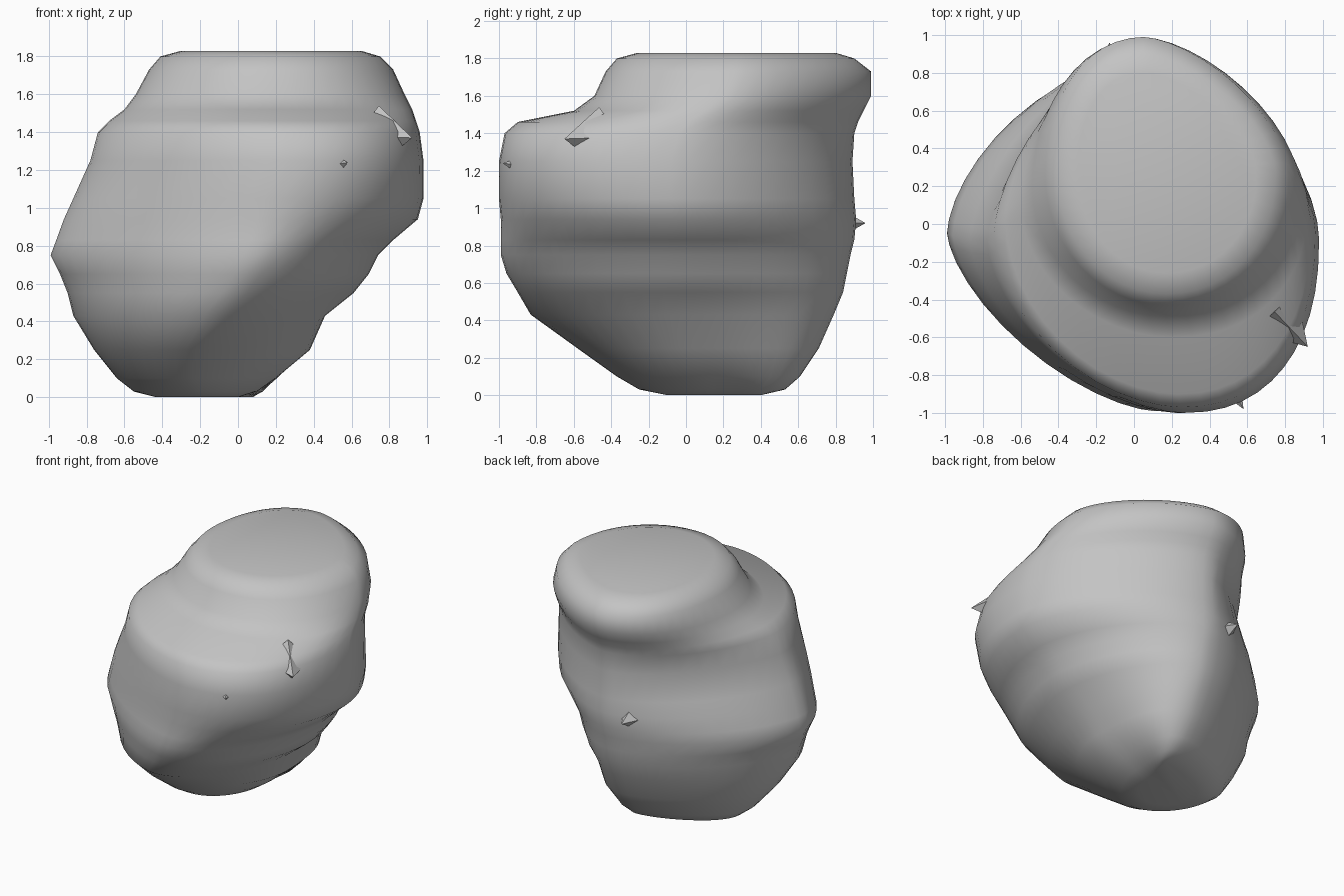
import bpy
import bmesh
from math import cos, sin, pi, radians
from mathutils import Vector

default_cube = bpy.data.objects.get("Cube")
if default_cube:
    bpy.data.objects.remove(default_cube, do_unlink=True)

# Single stone colour
stone = bpy.data.materials.new("grey_stone")
stone.use_nodes = True
GREY = (0.55, 0.55, 0.55, 1.0)
stone.diffuse_color = GREY
stone.node_tree.nodes["Principled BSDF"].inputs["Base Color"].default_value = GREY

SEGMENTS = 48
BACK_RIDGE_X = 0.05

# Profile levels: height, x low, x high, y low, y high, ridge x, widest y
LEVELS = [
    (0, -.43, 0, -.1, .4, -.2, .15),
    (.03, -.55, .1, -.25, .53, -.22, .14),
    (.1, -.64, .2, -.37, .61, -.24, .12),
    (.25, -.76, .38, -.58, .71, -.23, .05),
    (.43, -.87, .46, -.83, .79, -.12, 0),
    (.55, -.9, .61, -.9, .84, -.02, -.03),
    (.65, -.94, .69, -.96, .86, .05, -.04),
    (.75, -.99, .74, -.99, .88, .1, -.05),
    (.83, -.96, .82, -.99, .9, .14, -.06),
    (.94, -.92, .95, -.99, .91, .18, -.07),
    (1.05, -.87, .98, -1, .9, .22, -.08),
    (1.25, -.78, .98, -1, .89, .26, -.08),
    (1.4, -.74, .96, -.97, .9, .25, -.04),
    (1.46, -.68, .94, -.9, .92, .23, .01),
    (1.52, -.6, .92, -.6, .95, .2, .1),
    (1.6, -.54, .88, -.49, .99, .17, .2),
    (1.73, -.47, .82, -.43, .99, .17, .26),
    (1.8, -.41, .75, -.37, .9, .17, .27),
    (1.83, -.3, .65, -.26, .8, .17, .27),
]

# Corner fullness at foot, waist, shoulder and crown, by (right side, back side)
STAGES = (0, .75, 1.3, 1.65)
FULLNESS = {
    (True, False): (1.9, 1.8, 2.35, 2.1),
    (False, False): (1.75, 1.5, 1.7, 2.0),
    (False, True): (1.9, 1.62, 1.4, 1.9),
    (True, True): (1.75, 1.75, 1.75, 1.65),
}


def fullness_at(quadrant, z):
    """Blend the corner fullness between the two nearest stages."""
    values = FULLNESS[quadrant]
    for k in range(len(STAGES) - 1):
        if z <= STAGES[k + 1]:
            t = (z - STAGES[k]) / (STAGES[k + 1] - STAGES[k])
            return values[k] + (values[k + 1] - values[k]) * t
    return values[-1]


def section_point(level, angle):
    """Point on a rounded outline with its own reach in each quadrant."""
    z, x_low, x_high, y_low, y_high, ridge_x, wide_y = level
    c, s = cos(angle), sin(angle)
    power = 2 / fullness_at((c >= 0, s >= 0), z)
    reach_x = x_high - ridge_x if c >= 0 else x_low - ridge_x
    reach_y = y_high - wide_y if s >= 0 else y_low - wide_y
    x = ridge_x + reach_x * abs(c) ** power
    y = wide_y + reach_y * abs(s) ** power
    # The back ridge leans away from the front ridge
    x += (BACK_RIDGE_X - ridge_x) * max(0, s) ** 2
    return Vector((x, y, z))


def finish(bm, name, smooth_angle):
    """Turn a bmesh into a shaded, coloured object."""
    bmesh.ops.recalc_face_normals(bm, faces=bm.faces)
    mesh = bpy.data.meshes.new(name)
    bm.to_mesh(mesh)
    bm.free()
    mesh.materials.append(stone)
    obj = bpy.data.objects.new(name, mesh)
    bpy.context.collection.objects.link(obj)
    bpy.ops.object.select_all(action="DESELECT")
    obj.select_set(True)
    bpy.context.view_layer.objects.active = obj
    bpy.ops.object.shade_smooth_by_angle(angle=radians(smooth_angle))


# Boulder body: stacked outlines with flat foot and crown
bm = bmesh.new()
rings = [
    [bm.verts.new(section_point(level, 2 * pi * i / SEGMENTS)) for i in range(SEGMENTS)]
    for level in LEVELS
]
for lower, upper in zip(rings, rings[1:]):
    for i in range(SEGMENTS):
        j = (i + 1) % SEGMENTS
        bm.faces.new((lower[i], lower[j], upper[j], upper[i]))
bm.faces.new(rings[0])
bm.faces.new(rings[-1])
finish(bm, "boulder_body", 60)


# Chipped flakes standing out of the surface
def flake(name, base, tip, radius):
    base, tip = Vector(base), Vector(tip)
    axis = tip - base
    bm = bmesh.new()
    bmesh.ops.create_cone(bm, cap_ends=True, segments=4, radius1=radius,
                          radius2=0, depth=axis.length)
    turn = axis.to_track_quat("Z", "Y")
    for vert in bm.verts:
        vert.co = turn @ vert.co + (base + tip) / 2
    finish(bm, name, 20)


flake("side_flake", (.74, -.46, 1.38), (.92, -.65, 1.37), .16)
flake("back_flake", (-.12, .8, .92), (-.13, .96, .92), .09)
flake("front_flake", (.5, -.84, 1.22), (.58, -.98, 1.24), .07)
